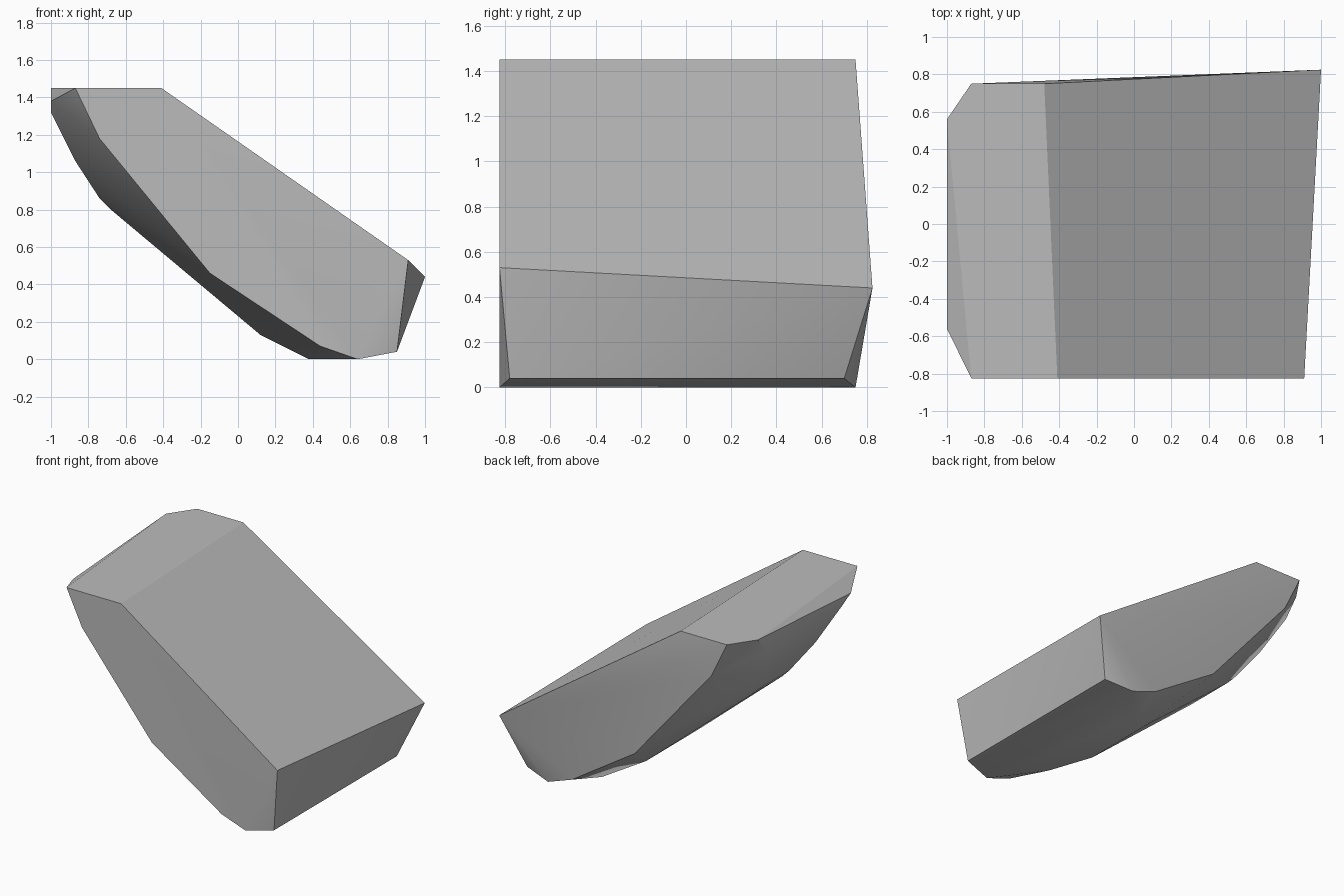
import bpy, bmesh, math

cube = bpy.data.objects.get("Cube")
if cube:
    bpy.data.objects.remove(cube)

FRONT, BACK = -0.825, 0.75

# Side outline shared by both flanks (x, z)
flank = [(-0.87, 1.45), (-0.74, 1.18), (0.44, 0.07), (0.64, 0)]
# Rounded underside, narrower than the flanks (x, z, half width)
belly = [(-1, 1.32, 0.45), (-0.87, 1.06, 0.32), (-0.74, 0.86, 0.19),
         (-0.68, 0.80, 0.19), (0.12, 0.13, 0.31), (0.38, 0, 0.47)]
# Corners that differ from side to side (x, y, z)
corners = [(-0.41, FRONT, 1.45), (-0.48, BACK, 1.45),
           (0.91, FRONT, 0.53), (1, 0.825, 0.44),
           (0.85, -0.78, 0.04), (0.85, 0.70, 0.04),
           (-0.15, FRONT, 0.46), (-0.09, BACK, 0.41),
           (-1, -0.56, 1.38), (-1, 0.56, 1.45)]

points = list(corners)
for x, z in flank:
    points += [(x, FRONT, z), (x, BACK, z)]
for x, z, w in belly:
    points += [(x, -w, z), (x, w, z)]

# Closed faceted shell around the outlines
bm = bmesh.new()
for p in points:
    bm.verts.new(p)
hull = bmesh.ops.convex_hull(bm, input=bm.verts)
loose = [v for v in bm.verts if not v.link_faces]
bmesh.ops.delete(bm, geom=loose, context='VERTS')
bmesh.ops.dissolve_limit(bm, angle_limit=math.radians(1),
                         verts=bm.verts, edges=bm.edges)
bmesh.ops.recalc_face_normals(bm, faces=bm.faces)
mesh = bpy.data.meshes.new("slanted_block")
bm.to_mesh(mesh)
bm.free()

# Plain grey finish
grey = bpy.data.materials.new("light_grey")
grey.use_nodes = True
colour = (0.5, 0.5, 0.5, 1)
grey.diffuse_color = colour
grey.node_tree.nodes["Principled BSDF"].inputs["Base Color"].default_value = colour
mesh.materials.append(grey)

block = bpy.data.objects.new("slanted_block", mesh)
bpy.context.collection.objects.link(block)
bpy.ops.object.select_all(action='DESELECT')
block.select_set(True)
bpy.context.view_layer.objects.active = block
bpy.ops.object.shade_smooth_by_angle(angle=math.radians(30))
